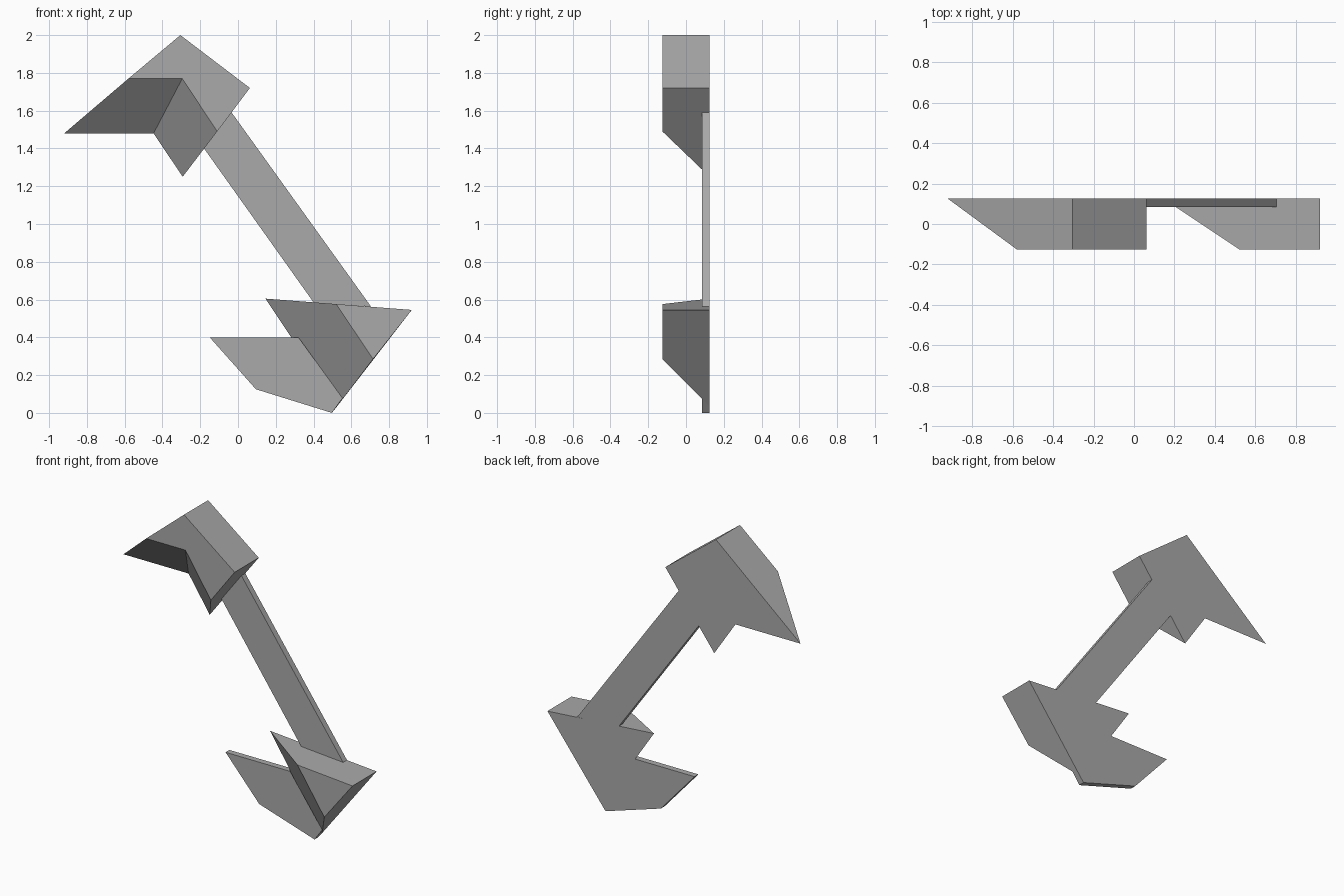
import bpy
import bmesh

if "Cube" in bpy.data.objects:
    bpy.data.objects.remove(bpy.data.objects["Cube"], do_unlink=True)

FRONT, MID, BACK = -0.125, 0.085, 0.125

grey = bpy.data.materials.new("plain grey")
grey.use_nodes = True
grey.diffuse_color = (0.4, 0.4, 0.4, 1)
grey.node_tree.nodes["Principled BSDF"].inputs["Base Color"].default_value = grey.diffuse_color


def loft(name, front_y, front, back):
    """Solid between a front outline and a matching back outline, as (x, z) points."""
    bm = bmesh.new()
    a = [bm.verts.new((x, front_y, z)) for x, z in front]
    b = [bm.verts.new((x, BACK, z)) for x, z in back]
    bm.faces.new(a)
    bm.faces.new(b[::-1])
    for i in range(len(a)):
        j = (i + 1) % len(a)
        bm.faces.new((a[i], b[i], b[j], a[j]))
    bmesh.ops.recalc_face_normals(bm, faces=bm.faces)
    mesh = bpy.data.meshes.new(name)
    bm.to_mesh(mesh)
    bm.free()
    mesh.materials.append(grey)
    obj = bpy.data.objects.new(name, mesh)
    bpy.context.collection.objects.link(obj)
    return obj


# Upper head with two bevelled points
peak, shoulder = (-0.305, 2.0), (0.063, 1.72)
loft("upper_head", FRONT,
     [(-0.58, 1.77), peak, shoulder, (-0.11, 1.49), (-0.295, 1.77)],
     [(-0.92, 1.48), peak, shoulder, (-0.293, 1.25), (-0.447, 1.48)])

# Thin slanted bar
bar = [(-0.18, 1.4), (-0.035, 1.592), (0.705, 0.562), (0.4, 0.585)]
loft("connecting_bar", MID, bar, bar)

# Lower wedge
heel = (0.92, 0.545)
loft("lower_wedge", FRONT,
     [(0.52, 0.576), heel, (0.715, 0.285)],
     [(0.145, 0.605), heel, (0.525, 0.035)])

# Thin lower blade meeting the wedge's bevel
tip, belly, toe = (-0.15, 0.4), (0.095, 0.125), (0.497, 0.0)
loft("lower_blade", MID,
     [tip, (0.32, 0.4), (0.553, 0.078), toe, belly],
     [tip, (0.285, 0.4), (0.525, 0.035), toe, belly])
